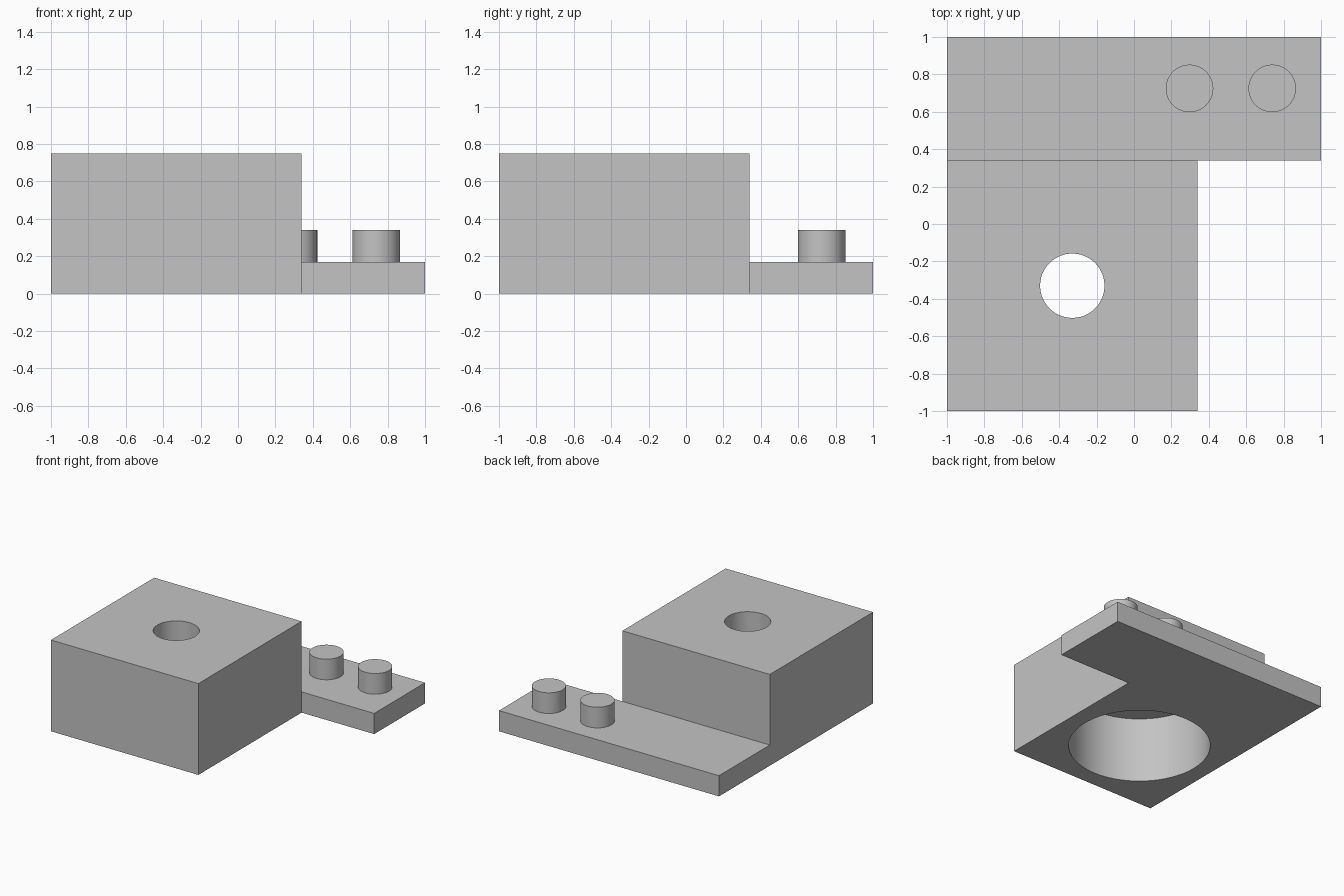
import bpy
import bmesh
import math
from mathutils import Vector

cube = bpy.data.objects.get("Cube")
if cube:
    bpy.data.objects.remove(cube, do_unlink=True)

EDGE = 0.34      # shared edge of the block and the plate
PLATE_Z = 0.17
BLOCK_Z = 0.75
BORE = (-0.33, -0.33)

grey = bpy.data.materials.new("plain_grey")
grey.use_nodes = True
colour = (0.55, 0.55, 0.55, 1)
grey.diffuse_color = colour
grey.node_tree.nodes["Principled BSDF"].inputs["Base Color"].default_value = colour


def finish(bm, name):
    """Turn a bmesh into a grey object."""
    bmesh.ops.recalc_face_normals(bm, faces=bm.faces)
    mesh = bpy.data.meshes.new(name)
    bm.to_mesh(mesh)
    bm.free()
    mesh.materials.append(grey)
    obj = bpy.data.objects.new(name, mesh)
    bpy.context.collection.objects.link(obj)
    return obj


def cylinder(name, centre, radius, bottom, top, sides=96):
    bm = bmesh.new()
    bmesh.ops.create_cone(bm, cap_ends=True, segments=sides, radius1=radius,
                          radius2=radius, depth=top - bottom)
    bmesh.ops.translate(bm, verts=bm.verts,
                        vec=(centre[0], centre[1], (bottom + top) / 2))
    return finish(bm, name)


def raise_faces(bm, faces, height):
    """Extrude faces straight up and return the new top faces."""
    new = bmesh.ops.extrude_face_region(bm, geom=faces)["geom"]
    verts = [g for g in new if isinstance(g, bmesh.types.BMVert)]
    bmesh.ops.translate(bm, verts=verts, vec=Vector((0, 0, height)))
    return [g for g in new if isinstance(g, bmesh.types.BMFace)]


def cut(obj, cutter):
    """Apply a boolean difference and drop the cutter."""
    cutter.hide_render = True
    mod = obj.modifiers.new("cut", 'BOOLEAN')
    mod.operation = 'DIFFERENCE'
    mod.solver = 'EXACT'
    mod.object = cutter
    graph = bpy.context.evaluated_depsgraph_get()
    mesh = bpy.data.meshes.new_from_object(obj.evaluated_get(graph))
    obj.modifiers.clear()
    obj.data = mesh
    bpy.data.objects.remove(cutter, do_unlink=True)


# Body: L-shaped footprint raised to the plate, then the block raised further
bm = bmesh.new()
a, b, c, d, e, f, g = [bm.verts.new((x, y, 0)) for x, y in (
    (-1, -1), (EDGE, -1), (EDGE, EDGE), (-1, EDGE), (1, EDGE), (1, 1), (-1, 1))]
footprint = [bm.faces.new((a, b, c, d)), bm.faces.new((d, c, e, f, g))]
tops = raise_faces(bm, footprint, PLATE_Z)
block_top = min(tops, key=lambda face: face.calc_center_median().y)
raise_faces(bm, [block_top], BLOCK_Z - PLATE_Z)
bmesh.ops.recalc_face_normals(bm, faces=bm.faces)
bmesh.ops.dissolve_limit(bm, angle_limit=0.01, verts=bm.verts, edges=bm.edges)
body = finish(bm, "block_and_plate")

# Wide bore from below and narrow hole through the top
cut(body, cylinder("bore_cutter", BORE, 0.533, -0.2, 0.54))
cut(body, cylinder("hole_cutter", BORE, 0.172, 0.4, 1))

# Two pegs on the plate
pegs = [cylinder(name, (x, 0.725), 0.127, PLATE_Z, 0.34, 64)
        for name, x in (("inner_peg", 0.297), ("outer_peg", 0.739))]

# Smooth the round walls, keep the rims sharp
bpy.ops.object.select_all(action='DESELECT')
for obj in [body] + pegs:
    obj.select_set(True)
bpy.context.view_layer.objects.active = body
bpy.ops.object.shade_smooth_by_angle(angle=math.radians(30))
